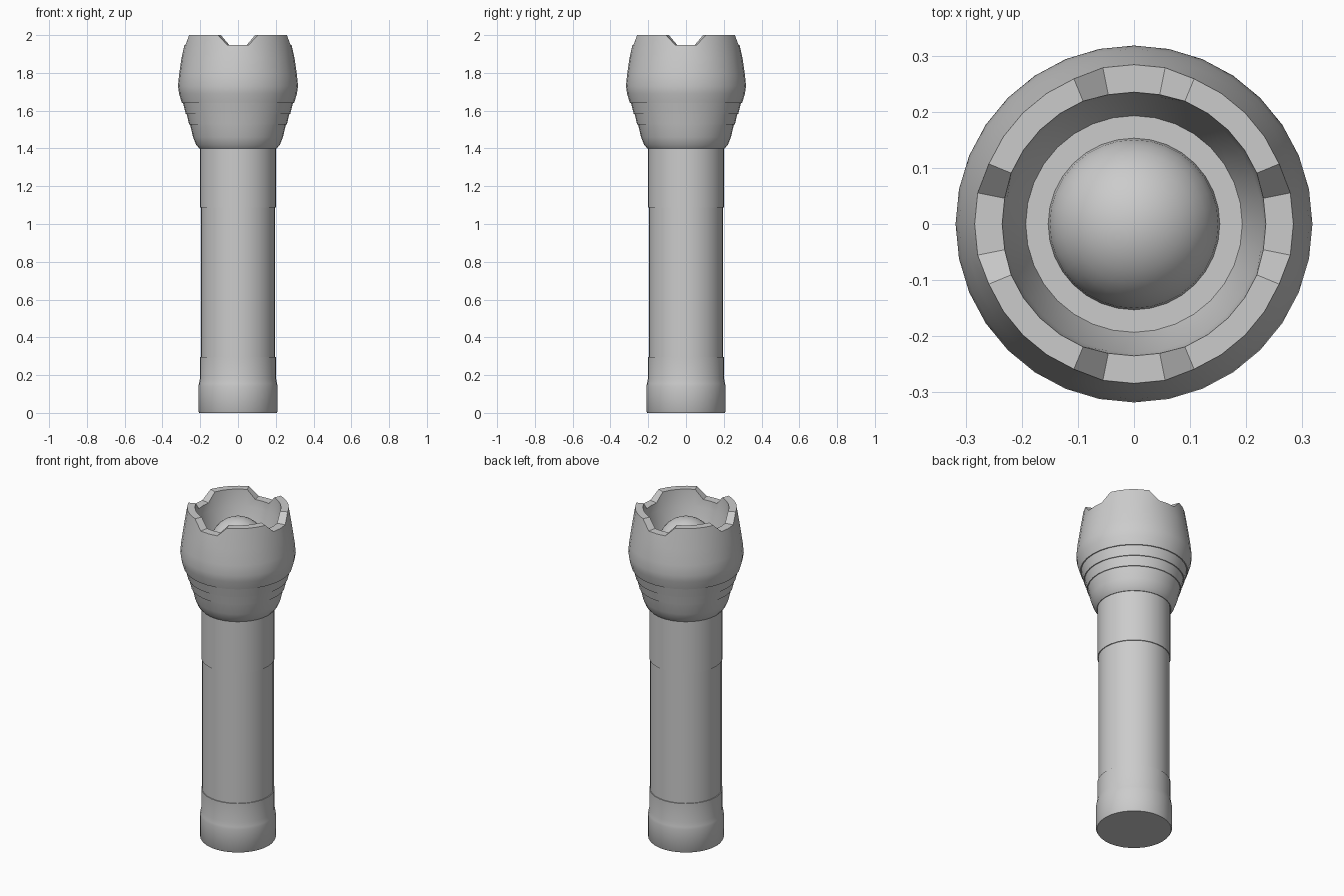
import bpy, bmesh, math

if "Cube" in bpy.data.objects:
    bpy.data.objects.remove(bpy.data.objects["Cube"])

SIDES = 32

grey = bpy.data.materials.new("plain_grey")
grey.diffuse_color = (0.6, 0.6, 0.6, 1)
grey.use_nodes = True
grey.node_tree.nodes["Principled BSDF"].inputs["Base Color"].default_value = grey.diffuse_color


def lathe(name, profile, smooth=35, shape=None):
    """Revolve (radius, z) points around z; radius 0 becomes a pole."""
    bm = bmesh.new()
    rings = []
    for r, z in profile:
        if r == 0:
            rings.append([bm.verts.new((0, 0, z))] * SIDES)
            continue
        ring = []
        for k in range(SIDES):
            a = 2 * math.pi * k / SIDES
            rr, zz = shape(k, r, z) if shape else (r, z)
            ring.append(bm.verts.new((rr * math.cos(a), rr * math.sin(a), zz)))
        rings.append(ring)
    for lo, hi in zip(rings, rings[1:]):
        for k in range(SIDES):
            n = (k + 1) % SIDES
            loop = list(dict.fromkeys((lo[k], lo[n], hi[n], hi[k])))
            bm.faces.new(loop)
    mesh = bpy.data.meshes.new(name)
    bm.to_mesh(mesh)
    bm.free()
    mesh.materials.append(grey)
    ob = bpy.data.objects.new(name, mesh)
    bpy.context.collection.objects.link(ob)
    bpy.ops.object.select_all(action='DESELECT')
    ob.select_set(True)
    bpy.context.view_layer.objects.active = ob
    bpy.ops.object.shade_smooth_by_angle(angle=math.radians(smooth))
    return ob


# Tail cap, recessed grip and neck
lathe("handle", [(0, 0), (0.205, 0), (0.209, 0.006), (0.209, 0.14), (0.207, 0.155),
                 (0.202, 0.18), (0.202, 0.295), (0.197, 0.295), (0.197, 1.088),
                 (0.202, 1.088), (0.202, 1.42)])


# Four notches cut into the rim at the compass points
def notch(k, r, z):
    if z > 1.99 and k % 8 in (0, 1, 7):
        return r + (0.004 if r > 0.26 else -0.002), 1.947
    return r, z


# Flared head with stepped rings, crown rim and reflector cup
lathe("head", [(0.19, 1.40), (0.205, 1.40), (0.222, 1.42), (0.238, 1.46),
               (0.254, 1.527), (0.259, 1.527), (0.272, 1.583), (0.277, 1.583),
               (0.291, 1.64), (0.297, 1.64), (0.312, 1.69), (0.318, 1.73),
               (0.312, 1.79), (0.299, 1.88), (0.280, 2.0),
               (0.237, 2.0), (0.230, 1.90), (0.193, 1.78), (0.150, 1.78)],
      shape=notch)

# Domed lens
R = 0.153
dome = [(R * math.cos(t * math.pi / 16), 1.78 + R * math.sin(t * math.pi / 16))
        for t in range(8)]
lathe("lens", [(R, 1.77)] + dome + [(0, 1.78 + R)])
